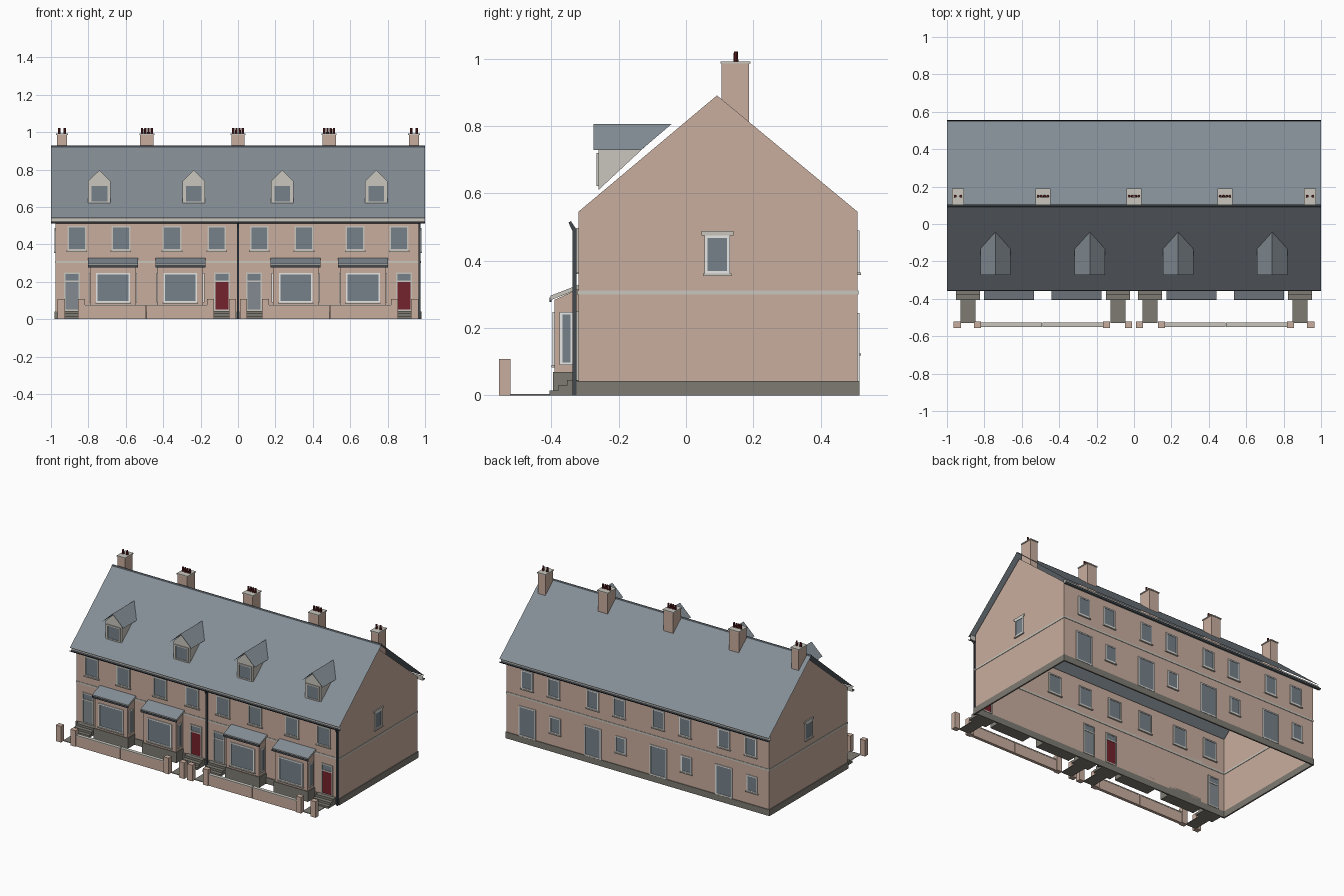
import bpy, bmesh, math
from mathutils import Vector

cube = bpy.data.objects.get("Cube")
if cube:
    bpy.data.objects.remove(cube, do_unlink=True)


def material(name, *rgb):
    lin = [((c / 255 + 0.055) / 1.055) ** 2.4 for c in rgb] + [1.0]
    m = bpy.data.materials.new(name)
    m.use_nodes = True
    m.diffuse_color = lin
    m.node_tree.nodes["Principled BSDF"].inputs["Base Color"].default_value = lin
    return m


BRICK = material("pale brick", 201, 174, 159)
TRIM = material("stone trim", 201, 198, 189)
WHITE = material("white frame", 242, 242, 240)
SLATE = material("roof slate", 133, 142, 150)
GLASS = material("window glass", 118, 129, 138)
STONE = material("dark stone", 126, 123, 114)
RED = material("red door", 116, 34, 44)
POT = material("clay pot", 98, 34, 36)
IRON = material("dark iron", 66, 72, 78)
GREY = material("grey door", 130, 138, 144)

FRONT, BACK, END = -0.32, 0.51, 0.975
EAVE, APEX_Y, APEX = 0.545, 0.092, 0.891
ROOF_EAVE, ROOF_TOP, ROOF_Y = 0.54, 0.925, 0.097


def finish(name, bm, *mats):
    me = bpy.data.meshes.new(name)
    bm.to_mesh(me)
    bm.free()
    for m in mats:
        me.materials.append(m)
    ob = bpy.data.objects.new(name, me)
    bpy.context.scene.collection.objects.link(ob)
    return ob


def extrude_x(name, profile, x0, x1, mat, solid=True, extra=None, rule=None, drop=None):
    """Sweep a (y, z) profile along x; open profiles give a bare sheet."""
    bm = bmesh.new()
    a, b = [[bm.verts.new((x, y, z)) for y, z in profile] for x in (x0, x1)]
    n = len(profile)
    for i in range(n if solid else n - 1):
        j = (i + 1) % n
        bm.faces.new((a[i], b[i], b[j], a[j]))
    if solid:
        bm.faces.new(a)
        bm.faces.new(b[::-1])
        bmesh.ops.recalc_face_normals(bm, faces=bm.faces)
    bm.normal_update()
    if rule:
        for f in bm.faces:
            f.material_index = int(rule(f))
    if drop:
        bmesh.ops.delete(bm, geom=[f for f in bm.faces if drop(f)], context='FACES')
    return finish(name, bm, *([mat, extra] if extra else [mat]))


def box(name, x0, x1, y0, y1, z0, z1, mat):
    return extrude_x(name, [(y0, z0), (y1, z0), (y1, z1), (y0, z1)], x0, x1, mat)


def wall_box(name, axis, plane, u0, u1, z0, z1, depth, mat):
    """Box centred on a wall plane; axis is the wall's facing direction."""
    if axis == 'y':
        return box(name, u0, u1, plane - depth, plane + depth, z0, z1, mat)
    return box(name, plane - depth, plane + depth, u0, u1, z0, z1, mat)


def window(name, axis, plane, c, w, z0, z1, panel=GLASS, frame=WHITE, sill=True, lintel=False):
    h, t = w / 2, 0.008
    wall_box(name + "_pane", axis, plane, c - h + t, c + h - t, z0 + t, z1 - t, 0.003, panel)
    for s in (-1, 1):
        u = sorted((c + s * h, c + s * (h - t)))
        wall_box(name + "_jamb", axis, plane, u[0], u[1], z0, z1, 0.006, frame)
    wall_box(name + "_head", axis, plane, c - h + t, c + h - t, z1 - t, z1, 0.006, frame)
    wall_box(name + "_foot", axis, plane, c - h + t, c + h - t, z0, z0 + t, 0.006, frame)
    if sill:
        wall_box(name + "_sill", axis, plane, c - h - 0.005, c + h + 0.005, z0 - 0.007, z0, 0.01, TRIM)
    if lintel:
        wall_box(name + "_lintel", axis, plane, c - h - 0.01, c + h + 0.01, z1, z1 + 0.013, 0.006, TRIM)


def ring(name, z0, z1, proud, mat):
    for y in (FRONT, BACK):
        wall_box(name + "_long", 'y', y, -END - proud, END + proud, z0, z1, proud, mat)
    for x in (-END, END):
        wall_box(name + "_end", 'x', x, FRONT, BACK, z0, z1, proud, mat)


# Hollow wall shell, plinth and band course
extrude_x("house_walls", [(FRONT, 0), (FRONT, EAVE), (APEX_Y, APEX), (BACK, EAVE), (BACK, 0)],
          -END, END, BRICK, drop=lambda f: abs(f.normal.z) > 0.1)
ring("plinth", 0, 0.042, 0.005, STONE)
ring("band_course", 0.3, 0.312, 0.003, TRIM)

# Roof sheets, ridge, fascias and gutters
extrude_x("main_roof", [(-0.355, ROOF_EAVE), (ROOF_Y, ROOF_TOP), (0.552, ROOF_EAVE)], -1, 1, SLATE, solid=False)
extrude_x("ridge_cap", [(ROOF_Y - 0.01, ROOF_TOP - 0.006), (ROOF_Y, ROOF_TOP + 0.003),
                        (ROOF_Y + 0.01, ROOF_TOP - 0.006)], -1, 1, IRON, solid=False)
for y, s in ((-0.349, -1), (0.545, 1)):
    extrude_x("fascia", [(y - s * 0.012, 0.515), (y - s * 0.012, 0.547)], -1, 1, TRIM, solid=False)
    half = [(y + 0.01 * math.cos(a), 0.523 + 0.01 * math.sin(a))
            for a in [math.pi * (1 + i / 6) for i in range(7)]]
    extrude_x("gutter", half, -1, 1, IRON, solid=False)

# Drainpipes
for x in (0, 0.97):
    extrude_x("drainpipe", [(-0.337, 0), (-0.325, 0), (-0.325, 0.492), (-0.342, 0.518),
                            (-0.349, 0.513), (-0.337, 0.488)], x - 0.006, x + 0.006, IRON)

# Chimneys with pots
for c, half, pots in ((-0.941, 0.027, 2), (-0.487, 0.036, 4), (0, 0.036, 4), (0.487, 0.036, 4), (0.941, 0.027, 2)):
    box("chimney_stack", c - half, c + half, 0.105, 0.187, 0.76, 0.985, BRICK)
    box("chimney_cap", c - half - 0.004, c + half + 0.004, 0.102, 0.191, 0.985, 0.992, TRIM)
    gap = 0.03 if pots == 2 else 0.017
    for i in range(pots):
        bm = bmesh.new()
        bmesh.ops.create_cone(bm, cap_ends=True, segments=10, radius1=0.0075, radius2=0.006, depth=0.03)
        bmesh.ops.translate(bm, verts=bm.verts, vec=Vector((c + (i - (pots - 1) / 2) * gap, 0.148, 1.006)))
        finish("chimney_pot", bm, POT)


# Dormers, whose back edges lie on the main roof slope
def roof_y(z):
    return -0.355 + (z - ROOF_EAVE) * (ROOF_Y + 0.355) / (ROOF_TOP - ROOF_EAVE)


def dormer_sheet(name, c, outline, y, mat, front):
    bm = bmesh.new()
    a = [bm.verts.new((c + x, y, z)) for x, z in outline]
    b = [bm.verts.new((c + x, max(y, roof_y(z)), z)) for x, z in outline]
    for i in range(len(outline) - 1):
        bm.faces.new((a[i], b[i], b[i + 1], a[i + 1]))
    if front:
        bm.faces.new(a)
    finish(name, bm, mat)


for c in (-0.741, -0.236, 0.236, 0.739):
    dormer_sheet("dormer_wall", c, [(-0.06, 0.61), (-0.06, 0.738), (0, 0.797), (0.06, 0.738), (0.06, 0.61)],
                 -0.26, TRIM, True)
    dormer_sheet("dormer_roof", c, [(-0.081, 0.729), (0, 0.806), (0.081, 0.729)], -0.274, SLATE, False)
    window("dormer_window", 'y', -0.26, c, 0.1, 0.622, 0.72, frame=TRIM, sill=False)

# Upper front windows, mirrored
for s in (-1, 1):
    for c in (0.114, 0.353, 0.626, 0.861):
        window("front_upper_window", 'y', FRONT, s * c, 0.1, 0.367, 0.497, frame=TRIM)
    window("gable_window", 'x', s * END, 0.093, 0.075, 0.362, 0.475, lintel=True)

# Bay windows
for c in (-0.668, -0.308, 0.308, 0.668):
    extrude_x("bay_wall", [(-0.39, 0.06), (FRONT, 0.06), (FRONT, 0.316), (-0.39, 0.284)], c - 0.122, c + 0.122, BRICK)
    box("bay_plinth", c - 0.127, c + 0.127, -0.395, FRONT, 0, 0.07, STONE)
    extrude_x("bay_roof", [(-0.402, 0.283), (-0.402, 0.296), (FRONT, 0.328), (FRONT, 0.315)], c - 0.134, c + 0.134,
              TRIM, extra=SLATE, rule=lambda f: f.normal.z > 0.5)
    box("bay_gutter", c - 0.134, c + 0.134, -0.405, -0.4, 0.277, 0.29, IRON)
    window("bay_front_window", 'y', -0.39, c, 0.18, 0.09, 0.248)
    for s in (-1, 1):
        window("bay_side_window", 'x', c + s * 0.122, -0.355, 0.04, 0.09, 0.248, sill=False)

# Front doors, steps and paths
for c, paint in ((-0.888, GREY), (-0.086, RED), (0.086, GREY), (0.888, RED)):
    window("front_door", 'y', FRONT, c, 0.085, 0.043, 0.208, panel=paint, frame=TRIM, sill=False)
    window("door_fanlight", 'y', FRONT, c, 0.085, 0.2, 0.25, frame=TRIM, sill=False)
    for i, y in enumerate((-0.405, -0.38, -0.353)):
        box("door_step", c - 0.065, c + 0.065, y, FRONT, 0 if i == 0 else 0.015 * i, 0.015 * (i + 1), STONE)
    box("garden_path", c - 0.04, c + 0.04, -0.53, -0.405, 0, 0.004, STONE)

# Garden walls and gate piers, mirrored
for s in (-1, 1):
    for c in (0.03, 0.146, 0.837, 0.945):
        x = s * c
        box("gate_pier", x - 0.019, x + 0.019, -0.555, -0.521, 0, 0.108, BRICK)
    for a, b in ((0.165, 0.488), (0.492, 0.818)):
        x0, x1 = sorted((s * a, s * b))
        box("garden_wall", x0, x1, -0.548, -0.528, 0, 0.07, BRICK)
        box("garden_wall_coping", x0, x1, -0.55, -0.526, 0.07, 0.076, TRIM)

# Rear doors and windows, one set per house
for c in (-0.731, -0.244, 0.244, 0.731):
    window("rear_door", 'y', BACK, c + 0.09, 0.125, 0.043, 0.245, sill=False)
    window("rear_lower_window", 'y', BACK, c - 0.118, 0.08, 0.125, 0.235)
    for off in (0.09, -0.108):
        window("rear_upper_window", 'y', BACK, c + off, 0.088, 0.365, 0.49)
